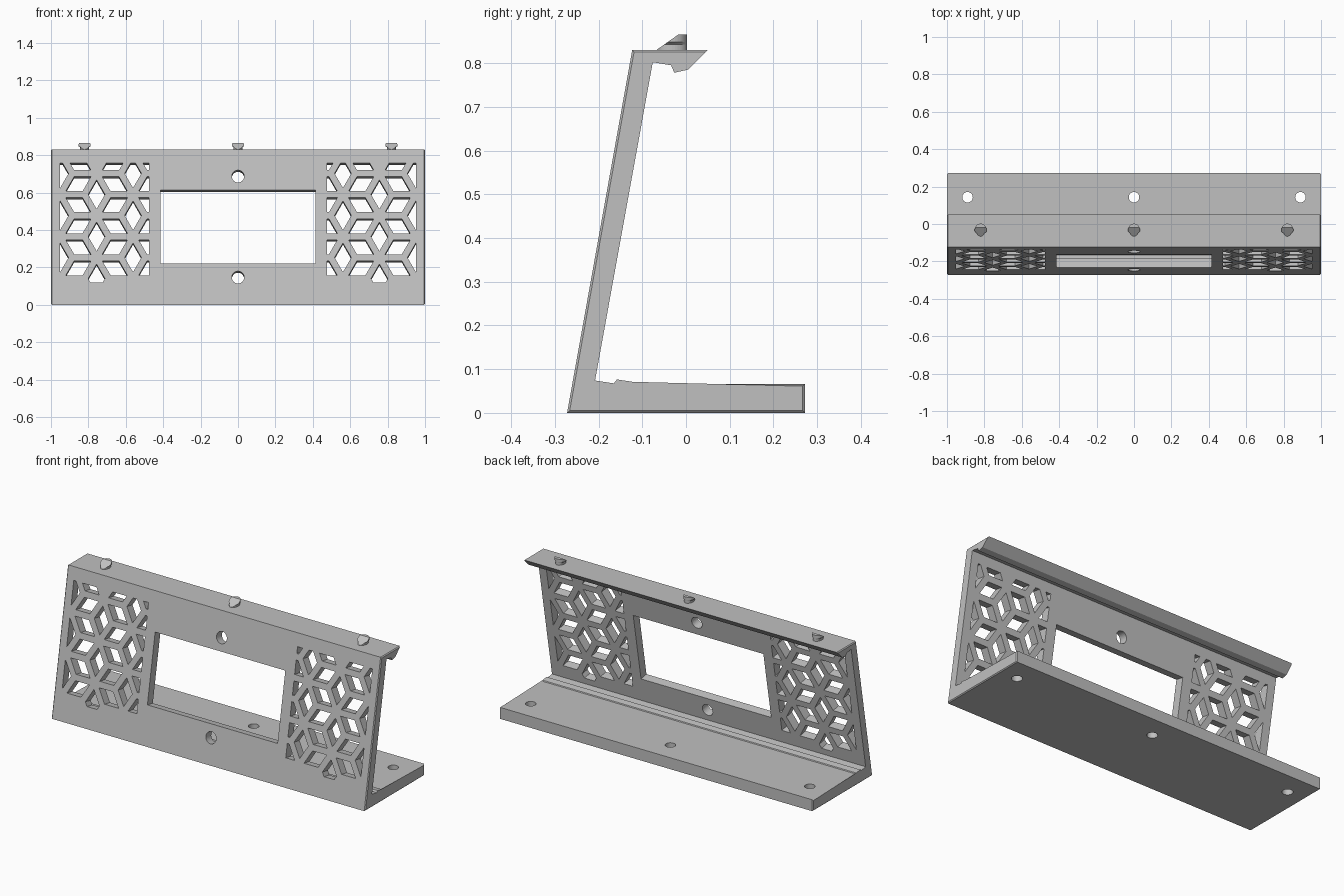
import bpy, bmesh
from math import sin, cos, atan2, pi, radians, sqrt
from mathutils import Vector

cube = bpy.data.objects.get("Cube")
if cube:
    bpy.data.objects.remove(cube, do_unlink=True)

grey = bpy.data.materials.new("light_grey")
grey.use_nodes = True
colour = (0.53, 0.53, 0.53, 1)
grey.diffuse_color = colour
grey.node_tree.nodes["Principled BSDF"].inputs["Base Color"].default_value = colour


def make_object(name, bm):
    bmesh.ops.recalc_face_normals(bm, faces=bm.faces[:])
    mesh = bpy.data.meshes.new(name)
    bm.to_mesh(mesh)
    bm.free()
    mesh.materials.append(grey)
    obj = bpy.data.objects.new(name, mesh)
    bpy.context.collection.objects.link(obj)
    return obj


def prism(bm, points, place, low, high):
    """Closed prism: 2D points placed in space at two depths."""
    a = [bm.verts.new(place(p[0], p[1], low)) for p in points]
    b = [bm.verts.new(place(p[0], p[1], high)) for p in points]
    bm.faces.new(a)
    bm.faces.new(b)
    for i in range(len(a)):
        j = (i + 1) % len(a)
        bm.faces.new((a[i], a[j], b[j], b[i]))


def circle(x, y, r, n=32):
    return [(x + r * cos(2 * pi * i / n), y + r * sin(2 * pi * i / n)) for i in range(n)]


def clip(points, axis, limit, sign):
    """Keep the part of a polygon on one side of an axis-aligned line."""
    out = []
    for p, q in zip(points, points[1:] + points[:1]):
        dp, dq = sign * (p[axis] - limit), sign * (q[axis] - limit)
        if dp >= 0:
            out.append(p)
        if dp * dq < 0:
            t = dp / (dp - dq)
            out.append(tuple(p[k] + t * (q[k] - p[k]) for k in (0, 1)))
    return out


# Body: side profile (y, z), swept along x
outer = [(-0.119, 0.066), (0.272, 0.066), (0.272, 0), (-0.272, 0),
         (-0.123, 0.83), (0.05, 0.83)]
hook = [(0.005, 0.785), (-0.027, 0.778), (-0.034, 0.795), (-0.076, 0.802)]
groove = [(-0.208, 0.074), (-0.165, 0.0675), (-0.158, 0.0765), (-0.122, 0.071)]
profile = outer + hook + groove
bm = bmesh.new()
prism(bm, profile, lambda y, z, x: Vector((x, y, z)), -1, 1)

# Small chamfer round the outer end edges
def is_outer(v):
    return any(abs(v.co.y - y) + abs(v.co.z - z) < 1e-4 for y, z in outer)

ends = [e for e in bm.edges
        if abs(e.verts[0].co.x - e.verts[1].co.x) < 1e-4 and all(map(is_outer, e.verts))]
bmesh.ops.bevel(bm, geom=ends, offset=0.005, segments=1, affect='EDGES')
body = make_object("bracket_body", bm)

# Frame of the leaning front panel: x across, z height, d depth along its normal
lean = atan2(0.149, 0.83)


def on_panel(x, z, d):
    u = z / cos(lean)
    return Vector((x, -0.272 + u * sin(lean) - d * cos(lean), u * cos(lean) + d * sin(lean)))


cut = bmesh.new()

# Window and the two round panel holes
prism(cut, [(-0.415, 0.22), (0.415, 0.22), (0.415, 0.613), (-0.415, 0.613)],
      on_panel, -0.08, 0.03)
for z in (0.147, 0.687):
    prism(cut, circle(0, z, 0.033), on_panel, -0.08, 0.03)

# Screw holes through the base
for x in (-0.89, 0, 0.89):
    prism(cut, circle(x, 0.143, 0.028), lambda px, py, d: Vector((px, py, d)), -0.05, 0.12)

# Rhombus lattice, one cut per lattice edge, trimmed to the grille area
pitch, shrink = 0.225, 0.69
step = pitch * sqrt(3) / 2
for side in (1, -1):
    for i in range(-2, 2):
        for j in range(-1, 4):
            x0 = 0.756 + step * i
            z0 = 0.2525 + pitch * (j + (i % 2) / 2)
            for angle in (90, 30, -30):
                along = Vector((cos(radians(angle)), sin(radians(angle)))) * pitch / 2
                across = Vector((-along.y, along.x)) / sqrt(3)
                mid = Vector((x0, z0)) + along
                if not 0.12 < mid.y < 0.79:
                    continue
                shape = [tuple(mid + shrink * v) for v in (along, across, -along, -across)]
                for axis, limit, sign in ((0, 0.475, 1), (0, 0.952, -1),
                                          (1, 0.118, 1), (1, 0.757, -1)):
                    shape = clip(shape, axis, limit, sign)
                if len(shape) > 2:
                    prism(cut, [(side * x, z) for x, z in shape], on_panel, -0.08, 0.03)

cutter = make_object("cutter", cut)
cutter.hide_render = True
mod = body.modifiers.new("openings", 'BOOLEAN')
mod.operation = 'DIFFERENCE'
mod.solver = 'EXACT'
mod.object = cutter
bpy.context.view_layer.update()
graph = bpy.context.evaluated_depsgraph_get()
baked = bpy.data.meshes.new_from_object(body.evaluated_get(graph))
body.modifiers.clear()
body.data = baked
bpy.data.objects.remove(cutter, do_unlink=True)

# Pegs on the top: round head on a narrower neck, sloped towards the front
for label, x in (("right", -0.82), ("middle", 0), ("left", 0.82)):
    bm = bmesh.new()
    rings = []
    for z, width in ((0.826, 0.7), (0.842, 0.7), (0.848, 0.94), (0.865, 0.94)):
        rings.append([bm.verts.new((x + (px * width), py - 0.032, z))
                      for px, py in circle(0, 0, 0.034)])
    bm.faces.new(rings[0])
    bm.faces.new(rings[-1])
    for a, b in zip(rings, rings[1:]):
        for i in range(len(a)):
            j = (i + 1) % len(a)
            bm.faces.new((a[i], a[j], b[j], b[i]))
    result = bmesh.ops.bisect_plane(
        bm, geom=bm.verts[:] + bm.edges[:] + bm.faces[:], clear_outer=True,
        plane_co=(x, -0.018, 0.865), plane_no=(0, -0.58, 0.82))
    rim = [e for e in result["geom_cut"] if isinstance(e, bmesh.types.BMEdge)]
    bmesh.ops.contextual_create(bm, geom=rim)
    make_object("peg_" + label, bm)
